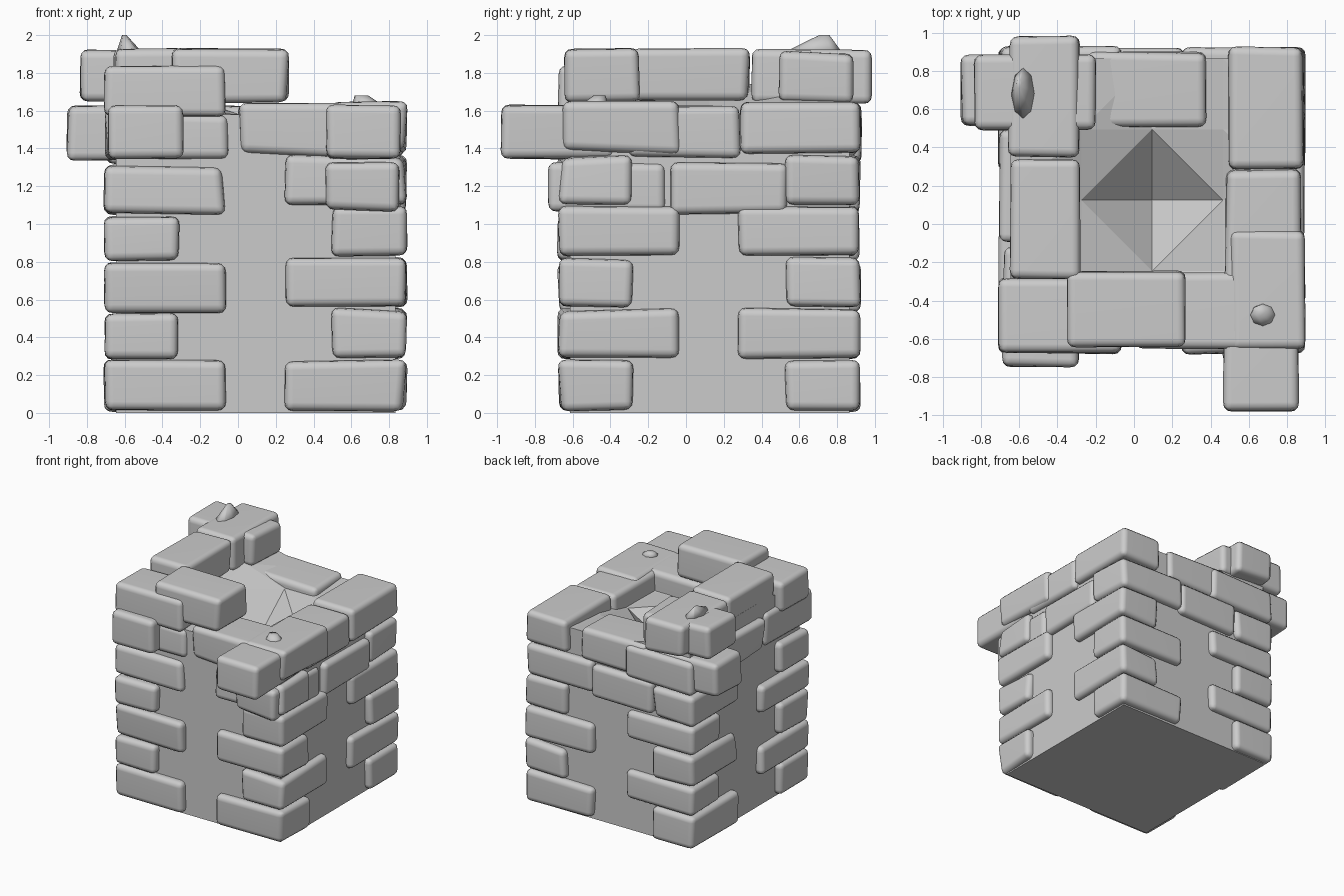
import bpy, bmesh, random
from mathutils import Vector

if "Cube" in bpy.data.objects:
    bpy.data.objects.remove(bpy.data.objects["Cube"])
random.seed(11)


def finish(bm, name, smooth=True):
    bmesh.ops.recalc_face_normals(bm, faces=bm.faces)
    me = bpy.data.meshes.new(name)
    bm.to_mesh(me)
    bm.free()
    ob = bpy.data.objects.new(name, me)
    bpy.context.collection.objects.link(ob)
    if smooth:
        for p in me.polygons:
            p.use_smooth = True
    return ob


# Worn block: box with pulled-in corners and rounded edges
def brick(name, x0, x1, y0, y1, z0, z1):
    bm = bmesh.new()
    bmesh.ops.create_cube(bm, size=1)
    c = Vector((x0 + x1, y0 + y1, z0 + z1)) / 2
    size = Vector((x1 - x0, y1 - y0, z1 - z0))
    worn = random.randrange(8)
    for i, v in enumerate(bm.verts):
        wear = 0.035 if i == worn else 0.014
        for k in range(3):
            s = 1 if v.co[k] > 0 else -1
            v.co[k] = c[k] + s * (size[k] / 2 + 0.004 - random.uniform(0, wear))
    bmesh.ops.bevel(bm, geom=bm.edges[:], offset=0.045, segments=3,
                    profile=0.55, affect='EDGES', clamp_overlap=True)
    ob = finish(bm, name)
    ob.modifiers.new("normals", 'WEIGHTED_NORMAL')


# Core walls with a crater in the top
CX0, CX1, CY0, CY1 = -0.645, 0.835, -0.615, 0.865
bm = bmesh.new()
bmesh.ops.create_grid(bm, x_segments=4, y_segments=4, size=0.5)
for v in bm.verts:
    u, w = v.co.x, v.co.y
    ring = round(max(abs(u), abs(w)) * 4)
    if ring == 0:
        z = 1.25
    elif ring == 1:
        z = 1.5 + (0.12 if u < -0.2 else 0) + (0.05 if w > 0.2 else -0.03)
    else:
        z = 1.58
        if u < -0.2 and w > -0.3:
            z = 1.74 if u < -0.4 else 1.66
    v.co = (CX0 + (u + .5) * (CX1 - CX0), CY0 + (w + .5) * (CY1 - CY0), z)
rim = [e for e in bm.edges if e.is_boundary]
bmesh.ops.triangulate(bm, faces=bm.faces[:])
ret = bmesh.ops.extrude_edge_only(bm, edges=[e for e in bm.edges if e.is_boundary])
low = [g for g in ret['geom'] if isinstance(g, bmesh.types.BMVert)]
for v in low:
    v.co.z = 0
bmesh.ops.contextual_create(bm, geom=[e for e in bm.edges if e.is_boundary])
finish(bm, "core_walls", smooth=False)

# Corner blocks: alternate long side along x and along y
X0, X1, Y0, Y1 = -0.71, 0.895, -0.68, 0.925
left_z = [0.008, 0.285, 0.53, 0.80, 1.05, 1.32]
right_z = [0.008, 0.285, 0.56, 0.83, 1.10, 1.37]
for label, right, back in [("front_left", 0, 0), ("front_right", 1, 0),
                           ("back_left", 0, 1), ("back_right", 1, 1)]:
    zs = right_z if right else left_z
    for row in range(5):
        long_x = (row % 2 == 0) != (back and not right)
        w, d = (0.65, 0.40) if long_x else (0.40, 0.65)
        xa = X1 - w if right else X0
        ya = Y1 - d if back else Y0
        brick(f"corner_{label}_{row}", xa, xa + w, ya, ya + d, zs[row], zs[row + 1] - 0.005)

# Loose courses around the broken top
for name, *b in [
    ("front_right_stepped_block", .46, .86, -.73, -.11, 1.06, 1.33),
    ("front_right_overhang_block", .46, .86, -.985, -.36, 1.34, 1.63),
    ("right_front_block", .50, .90, -.66, -.03, 1.37, 1.65),
    ("right_middle_block", .47, .88, -.31, .29, 1.35, 1.63),
    ("right_lower_block", .47, .89, -.08, .54, 1.05, 1.33),
    ("back_right_block", .49, .89, .28, .93, 1.37, 1.645),
    ("back_middle_block", -.25, .38, .50, .90, 1.35, 1.63),
    ("back_lower_block", -.32, .27, .53, .92, 1.06, 1.34),
    ("front_right_course", .00, .60, -.66, -.25, 1.35, 1.64),
    ("front_left_inner_block", -.55, -.04, -.66, -.26, 1.34, 1.60),
    ("front_left_side_block", -.69, -.29, -.75, -.11, 1.34, 1.63),
    ("front_left_upper_block", -.71, -.06, -.68, -.28, 1.57, 1.84),
    ("left_middle_block", -.71, -.31, -.10, .50, 1.34, 1.62),
    ("back_left_corner_block", -.70, -.06, .52, .93, 1.32, 1.60),
    ("back_left_long_block", -.905, -.25, .51, .89, 1.33, 1.63),
    ("top_front_block", -.35, .27, -.645, -.245, 1.64, 1.93),
    ("top_left_block", -.65, -.28, -.29, .34, 1.65, 1.93),
    ("top_back_left_block", -.66, -.28, .35, .985, 1.635, 1.93),
    ("top_cross_block", -.84, -.20, .49, .89, 1.64, 1.925),
]:
    brick(name, *b)


# Broken stone chips on the top faces
def chip(name, x, y, z, sx, sy, sz, tip):
    bm = bmesh.new()
    bmesh.ops.create_cone(bm, cap_ends=True, segments=8, radius1=1, radius2=tip, depth=1)
    for v in bm.verts:
        top = v.co.z > 0
        v.co = (x + v.co.x * sx - top * sx * .4, y + v.co.y * sy + top * sy * .4,
                z + (v.co.z + .5) * sz)
    finish(bm, name)


chip("spike_chip", -.57, .66, 1.89, .08, .18, .11, .15)
chip("small_chip", .69, -.49, 1.62, .09, .08, .06, .4)
